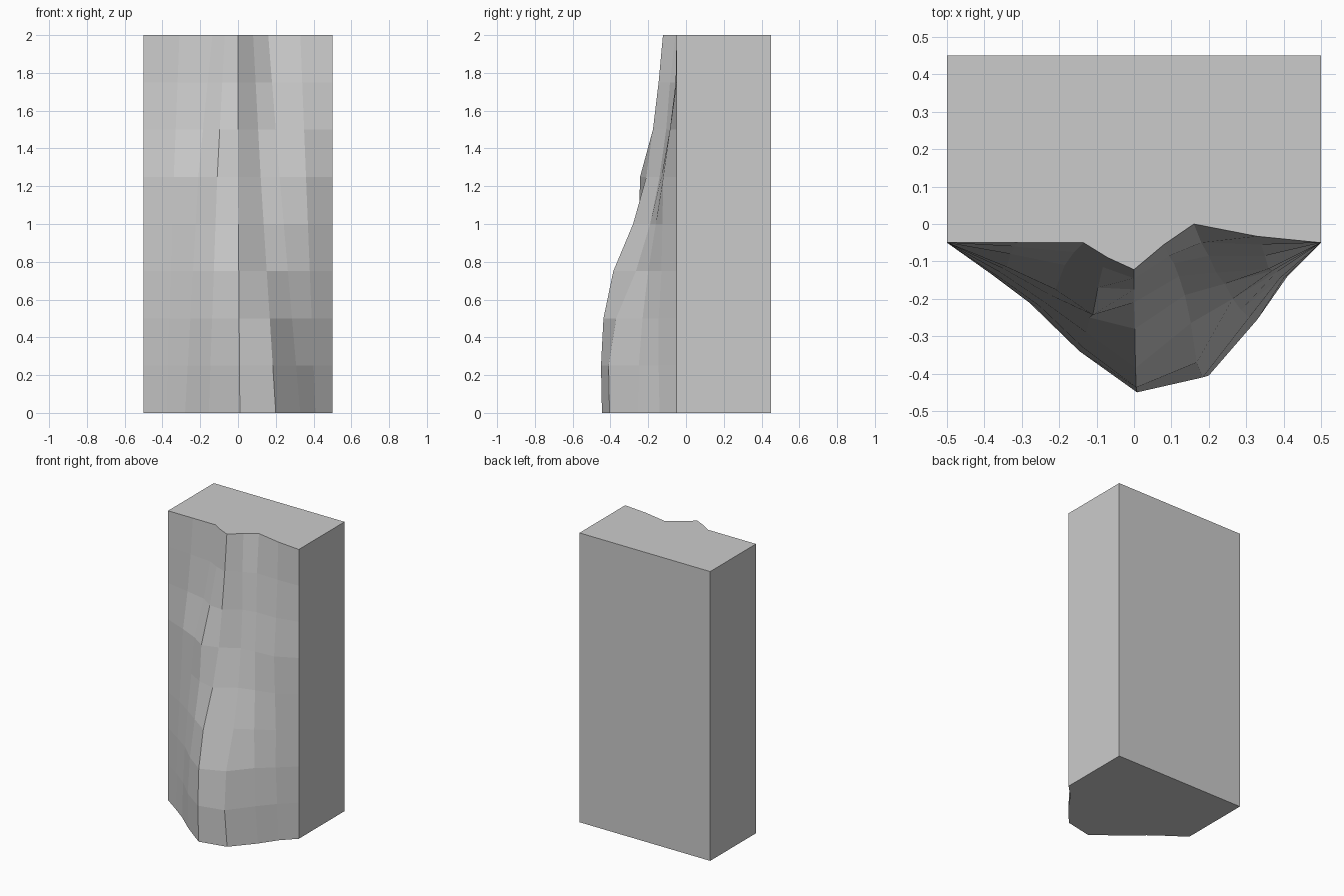
import bpy, bmesh

if "Cube" in bpy.data.objects:
    bpy.data.objects.remove(bpy.data.objects["Cube"])

# Rough front face: depth of each vertical grid line, from z=0 up to z=2 in 0.25 steps
depth = [
    [-.05] * 9,
    [-.135, -.14, -.14, -.13, -.12, -.115, -.08, -.06, -.05],
    [-.21, -.22, -.22, -.21, -.19, -.175, -.11, -.075, -.05],
    [-.32, -.34, -.33, -.29, -.25, -.243, -.17, -.115, -.09],
    [-.445, -.45, -.437, -.385, -.28, -.21, -.175, -.145, -.122],
    [-.405, -.41, -.37, -.265, -.19, -.14, -.105, -.085, -.055],
    [-.255, -.25, -.23, -.20, -.16, -.13, -.085, -.05, 0],
    [-.14, -.145, -.145, -.13, -.125, -.12, -.085, -.055, -.033],
    [-.05] * 9,
]
# Sideways position of those lines at three heights
x_low = [-.5, -.38, -.28, -.155, .01, .20, .33, .41, .5]
x_mid = [-.5, -.34, -.21, -.11, 0, .12, .22, .36, .5]
x_top = [-.5, -.31, -.135, -.07, 0, .08, .16, .33, .5]
MID = 1.25


def line_x(c, z):
    if z <= MID:
        return x_low[c] + (x_mid[c] - x_low[c]) * z / MID
    return x_mid[c] + (x_top[c] - x_mid[c]) * (z - MID) / (2 - MID)


bm = bmesh.new()
grid = [[bm.verts.new((line_x(c, r * .25), depth[c][r], r * .25))
         for r in range(9)] for c in range(9)]

# Rough rock front
for c in range(8):
    for r in range(8):
        bm.faces.new((grid[c][r], grid[c + 1][r], grid[c + 1][r + 1], grid[c][r + 1]))

# Flat back, sides and caps
bl, br, tr, tl = [bm.verts.new((x, .45, z))
                  for x, z in ((-.5, 0), (.5, 0), (.5, 2), (-.5, 2))]
bm.faces.new((br, bl, tl, tr))
bm.faces.new([bl] + grid[0] + [tl])
bm.faces.new([br] + grid[8] + [tr])
bm.faces.new([col[0] for col in grid] + [br, bl])
bm.faces.new([col[8] for col in grid] + [tr, tl])
bmesh.ops.recalc_face_normals(bm, faces=bm.faces)

mesh = bpy.data.meshes.new("rock_wall_block")
bm.to_mesh(mesh)
bm.free()
bpy.context.collection.objects.link(bpy.data.objects.new("rock_wall_block", mesh))
